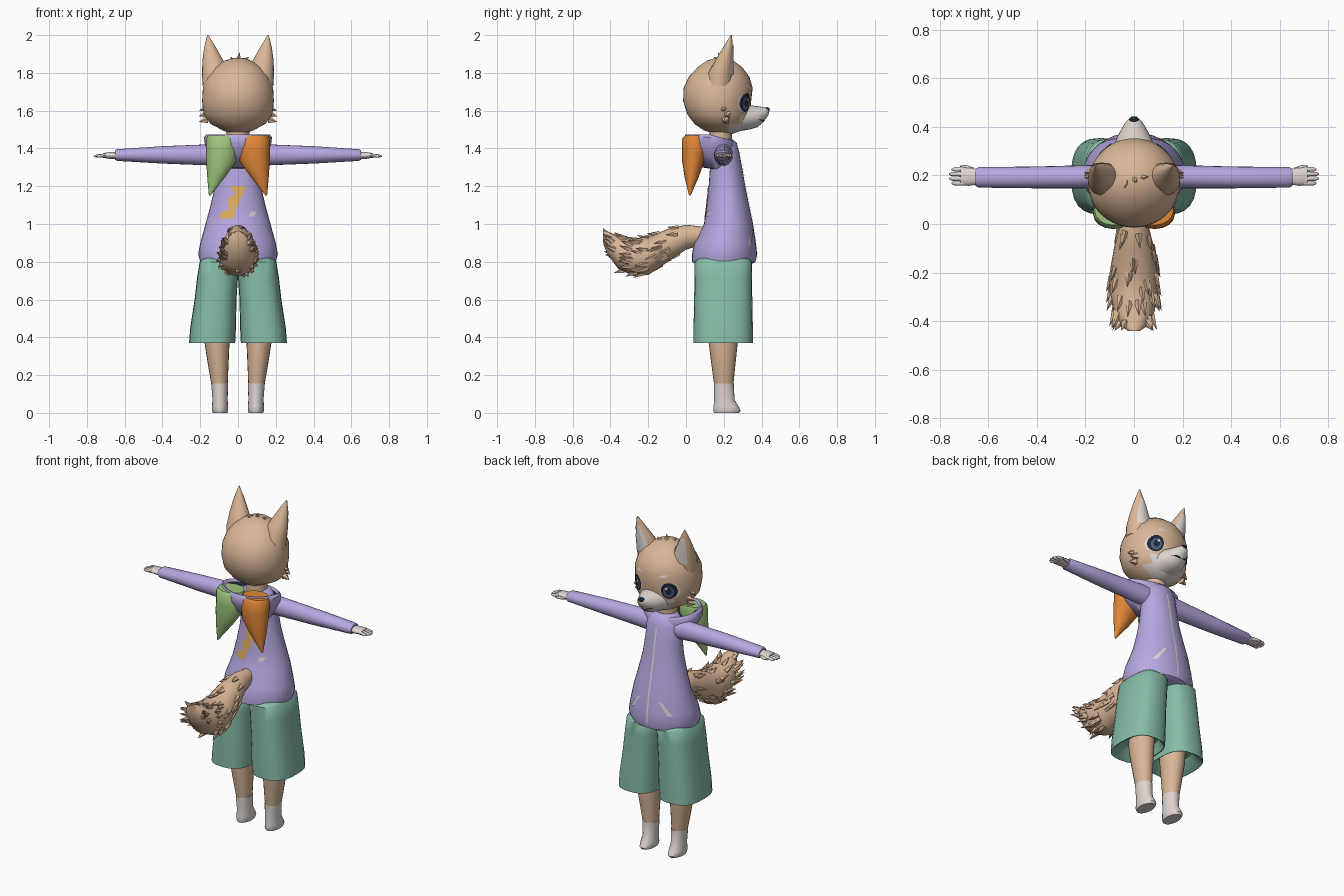
import bpy, bmesh, math, random
from mathutils import Vector, Matrix
from mathutils.bvhtree import BVHTree

random.seed(4)
if "Cube" in bpy.data.objects:
    bpy.data.objects.remove(bpy.data.objects["Cube"], do_unlink=True)
parts = []


def material(name, r, g, b):
    m = bpy.data.materials.new(name)
    m.use_nodes = True
    m.diffuse_color = (r, g, b, 1)
    m.node_tree.nodes["Principled BSDF"].inputs["Base Color"].default_value = (r, g, b, 1)
    return m


FUR = material("tan fur", .70, .47, .31)
CREAM = material("cream fur", .74, .67, .63)
PURPLE = material("lilac cloth", .47, .39, .75)
TEAL = material("teal cloth", .24, .51, .39)
ORANGE = material("orange cloth", .75, .24, .04)
GREEN = material("green cloth", .34, .56, .21)
GOLD = material("gold print", .74, .43, .11)
NAVY = material("dark navy", .013, .02, .04)
SLATE = material("slate iris", .08, .12, .18)


def finish(name, bm, mats, rule=None):
    me = bpy.data.meshes.new(name)
    for m in mats:
        me.materials.append(m)
    if rule:
        for f in bm.faces:
            f.material_index = rule(f.calc_center_median())
    bm.to_mesh(me)
    bm.free()
    ob = bpy.data.objects.new(name, me)
    bpy.context.collection.objects.link(ob)
    parts.append(ob)
    return ob


def ring_point(axis, st, t, power):
    """Point on a rounded cross-section; st = centre x, y, z and two radii."""
    x, y, z, a, b = st
    c, s = math.cos(t), math.sin(t)
    u = a * math.copysign(abs(c) ** power, c)
    v = b * math.copysign(abs(s) ** power, s)
    return {"x": (x, y + u, z + v), "y": (x + u, y, z + v), "z": (x + u, y + v, z)}[axis]


def loft(name, axis, stations, mats, sides=24, mirror=1, power=1.0, rule=None):
    bm = bmesh.new()
    rings = []
    for st in stations:
        pts = [ring_point(axis, st, math.tau * i / sides, power) for i in range(sides)]
        rings.append([bm.verts.new((p[0] * mirror, p[1], p[2])) for p in pts])
    for lo, hi in zip(rings, rings[1:]):
        for i in range(sides):
            j = (i + 1) % sides
            bm.faces.new((lo[i], lo[j], hi[j], hi[i]))
    bm.faces.new(rings[0])
    bm.faces.new(rings[-1])
    bmesh.ops.recalc_face_normals(bm, faces=bm.faces)
    return finish(name, bm, mats, rule)


def decal(name, target, side, path, mat, lift=.004, steps=8):
    """Thin plate laid on a surface; path holds x, z and half-width."""
    me = target.data
    tree = BVHTree.FromPolygons([v.co for v in me.vertices], [p.vertices[:] for p in me.polygons])
    rows = []
    for p, q in zip(path, path[1:]):
        rows += [Vector(p).lerp(Vector(q), k / steps) for k in range(steps)]
    rows.append(Vector(path[-1]))
    bm = bmesh.new()
    grid = []
    for x, z, w in rows:
        line = []
        for k in range(-3, 4):
            hit = tree.ray_cast(Vector((x + w * k / 3, side * 3, z)), Vector((0, -side, 0)))
            line.append(bm.verts.new(hit[0] + Vector((0, side * lift, 0))) if hit[0] else None)
        grid.append(line)
    for lo, hi in zip(grid, grid[1:]):
        for k in range(6):
            quad = (lo[k], lo[k + 1], hi[k + 1], hi[k])
            if all(quad):
                f = bm.faces.new(quad)
                f.normal_update()
                if f.normal.y * side < 0:
                    f.normal_flip()
    return finish(name, bm, [mat])


def oval(x, z, w, h):
    angles = [math.pi * k / 10 for k in range(11)]
    return [(x, z - h * math.cos(t), max(w * math.sin(t), .001)) for t in angles]


def spikes(name, items, mat):
    bm = bmesh.new()
    for base, tip, r in items:
        base, tip = Vector(base), Vector(tip)
        d = tip - base
        mtx = Matrix.Translation((base + tip) / 2) @ d.to_track_quat("Z", "Y").to_matrix().to_4x4()
        bmesh.ops.create_cone(bm, cap_ends=True, segments=5, radius1=r, radius2=0,
                              depth=d.length, matrix=mtx)
    return finish(name, bm, [mat])


# Head, with a pale lower face
head = loft("head", "z", [
    (0, .2, 1.475, .03, .04), (0, .195, 1.495, .08, .1), (0, .185, 1.53, .145, .14),
    (0, .172, 1.58, .182, .165), (0, .165, 1.65, .19, .18), (0, .17, 1.72, .186, .183),
    (0, .175, 1.78, .165, .16), (0, .18, 1.83, .125, .118), (0, .18, 1.865, .07, .07),
    (0, .18, 1.88, .02, .02)], [FUR, CREAM], 40,
    rule=lambda c: int(c.z < 1.57 and c.y > .22 and abs(c.x) < .12))
snout = loft("snout", "y", [
    (0, .27, 1.565, .105, .075), (0, .335, 1.565, .08, .065), (0, .38, 1.568, .058, .055),
    (0, .415, 1.582, .038, .036), (0, .435, 1.594, .02, .02), (0, .44, 1.597, .008, .01)], [CREAM])
loft("nose", "y", [(0, .415, 1.608, .012, .008), (0, .43, 1.606, .02, .013),
                   (0, .442, 1.604, .012, .009)], [NAVY], 12)
loft("neck", "z", [(0, .18, 1.36, .06, .06), (0, .185, 1.52, .06, .06)], [FUR], 16)
spikes("hair_tuft", [((x, .19, 1.86), (x * 2 + .01, .17 + x, 1.91 - abs(x)), .018)
                     for x in (-.025, 0, .025)], FUR)

# Torso of the hooded top
torso = loft("top_body", "z", [
    (0, .2, .79, .18, .15), (0, .2, .8, .2, .168), (0, .204, .84, .211, .173),
    (0, .207, .9, .2, .163), (0, .225, 1, .172, .13), (0, .222, 1.1, .145, .112),
    (0, .217, 1.2, .122, .097), (0, .212, 1.3, .11, .085), (0, .207, 1.38, .108, .075),
    (0, .2, 1.43, .09, .068), (0, .19, 1.45, .06, .055)], [PURPLE], 32)
hood = loft("hood_collar", "z", [
    (0, .16, 1.3, .09, .08), (0, .135, 1.36, .145, .12), (0, .125, 1.42, .175, .135),
    (0, .125, 1.46, .18, .137), (0, .125, 1.475, .168, .125), (0, .13, 1.462, .15, .108),
    (0, .15, 1.4, .1, .08)], [PURPLE, NAVY], 32,
    rule=lambda c: int(1.39 < c.z < 1.465 and math.hypot(c.x, c.y - .13) < .128
                       and abs(c.x) < .13 and (c.x / .15) ** 2 + ((c.y - .13) / .11) ** 2 < 1))
for v in hood.data.vertices:
    v.co.z -= .25 * max(0, v.co.y - .12)
decal("zipper", torso, 1, [(0, .81, .005), (0, 1.38, .005)], CREAM, steps=40)
decal("zipper_pull", hood, 1, [(0, 1.32, .022), (0, 1.37, .014), (0, 1.41, .008)], GOLD, .008)
decal("back_print", torso, -1, [(-.06, 1.03, .035), (-.055, 1.055, .04), (-.03, 1.08, .016),
                                (-.02, 1.13, .035), (.005, 1.16, .02), (.0, 1.2, .045)], GOLD)
decal("back_mark", torso, -1, [(.07, 1.04, .015), (.085, 1.065, .016)], CREAM)

# Tail with fur clumps
tail_rings = [(0, .1, .94, .04, .045), (0, 0, .93, .058, .066), (0, -.1, .885, .083, .088),
              (0, -.2, .83, .1, .1), (0, -.28, .825, .1, .1), (0, -.36, .85, .085, .086),
              (0, -.42, .905, .055, .058), (0, -.44, .935, .025, .03)]
loft("tail", "y", tail_rings, [FUR], 20)
clumps = []
for n in range(75):
    i = random.randrange(1, len(tail_rings) - 2)
    st = Vector(tail_rings[i]).lerp(Vector(tail_rings[i + 1]), random.random())
    t = random.uniform(0, math.tau)
    base = Vector(ring_point("y", (*st[:3], st[3] * .9, st[4] * .9), t, 1))
    rise = (tail_rings[i + 1][2] - tail_rings[i][2]) * .4
    tip = base + Vector((.027 * math.cos(t), -.06, .027 * math.sin(t) + rise))
    tip.y = max(tip.y, -.44)
    clumps.append((base, tip, .018))
spikes("tail_clumps", clumps, FUR)

# Paired parts
for s, side in ((1, "left"), (-1, "right")):
    ear = loft(side + "_ear", "z", [
        (.115, .175, 1.73, .072, .07), (.118, .183, 1.8, .073, .066), (.134, .203, 1.87, .054, .046),
        (.148, .222, 1.935, .031, .026), (.16, .24, 2, .003, .003)], [FUR], 20, s)
    decal(side + "_inner_ear", ear, 1, [(s * .122, 1.79, .05), (s * .136, 1.87, .036),
                                        (s * .151, 1.95, .012)], CREAM)
    spikes(side + "_cheek_tufts", [((s * .165, y, z + .012), (s * .207, y - .01, z), .022)
                                   for y, z in ((.2, 1.6), (.22, 1.57), (.21, 1.54))], FUR)

    # Eye layers, brow and mouth
    decal(side + "_eye_white", head, 1, oval(s * .108, 1.642, .046, .05), CREAM, .003)
    decal(side + "_eye_dark", head, 1, oval(s * .106, 1.643, .039, .05), NAVY, .005)
    decal(side + "_iris", head, 1, oval(s * .105, 1.638, .026, .034), SLATE, .007)
    decal(side + "_pupil", head, 1, oval(s * .105, 1.642, .015, .022), NAVY, .008)
    decal(side + "_eye_glint", head, 1, oval(s * .097, 1.658, .006, .008), CREAM, .0095)
    decal(side + "_brow", head, 1, [(s * .075, 1.725, .018), (s * .09, 1.737, .018)], CREAM)
    decal(side + "_mouth", snout, 1, [(s * .01, 1.54, .01), (s * .045, 1.553, .012)], NAVY, .003)

    # Hanging pointed hood flap
    loft(side + "_hood_flap", "z", [
        (.084, .055, 1.468, .078, .06), (.085, .05, 1.45, .084, .071), (.085, .046, 1.39, .084, .067),
        (.089, .038, 1.33, .079, .058), (.115, .03, 1.25, .048, .038), (.15, .02, 1.15, .004, .004)],
        [ORANGE if s > 0 else GREEN], 16, s)
    decal(side + "_pocket", torso, 1, [(s * .13, .89, .012), (s * .07, .97, .007)], CREAM)

    # Sleeve, hand and fingers
    loft(side + "_sleeve", "x", [
        (.05, .2, 1.365, .05, .06), (.17, .195, 1.366, .048, .055), (.4, .192, 1.366, .045, .046),
        (.64, .192, 1.365, .042, .031), (.652, .192, 1.365, .036, .025)], [PURPLE], 20, s)
    loft(side + "_palm", "x", [(.64, .194, 1.363, .03, .018), (.68, .195, 1.363, .038, .018),
                               (.715, .197, 1.363, .036, .012)], [CREAM], 16, s)
    for k in range(4):
        y = .168 + k * .019
        end = .752 + .01 * (k in (1, 2))
        loft(f"{side}_finger_{k + 1}", "x", [(.7, y, 1.363, .0095, .01), (end - .012, y, 1.36, .009, .008),
                                             (end, y, 1.358, .003, .003)], [CREAM], 8, s)
    loft(side + "_thumb", "x", [(.66, .222, 1.36, .01, .01), (.69, .234, 1.358, .009, .009),
                                (.716, .238, 1.356, .003, .003)], [CREAM], 8, s)

    # Shorts, leg and foot
    loft(side + "_shorts_leg", "z", [
        (.12, .2, .43, .08, .1), (.135, .197, .372, .115, .15), (.137, .197, .37, .122, .157),
        (.132, .197, .45, .121, .157), (.119, .197, .6, .111, .154), (.108, .197, .72, .108, .152),
        (.1, .198, .8, .103, .152), (.095, .2, .82, .09, .13)], [TEAL], 24, s, .75)
    loft(side + "_leg", "z", [(.097, .2, .14, .042, .05), (.105, .198, .26, .055, .064),
                              (.111, .197, .37, .066, .077), (.112, .197, .45, .068, .08)], [FUR], 20, s)
    loft(side + "_foot", "z", [
        (.095, .215, 0, .038, .066), (.095, .217, .012, .043, .073), (.095, .212, .035, .043, .066),
        (.095, .203, .07, .04, .054), (.097, .2, .155, .045, .053)], [CREAM], 20, s)

# Smooth shading with sharp hems
bpy.ops.object.select_all(action="DESELECT")
for ob in parts:
    ob.select_set(True)
bpy.context.view_layer.objects.active = parts[0]
bpy.ops.object.shade_smooth_by_angle(angle=math.radians(45))
